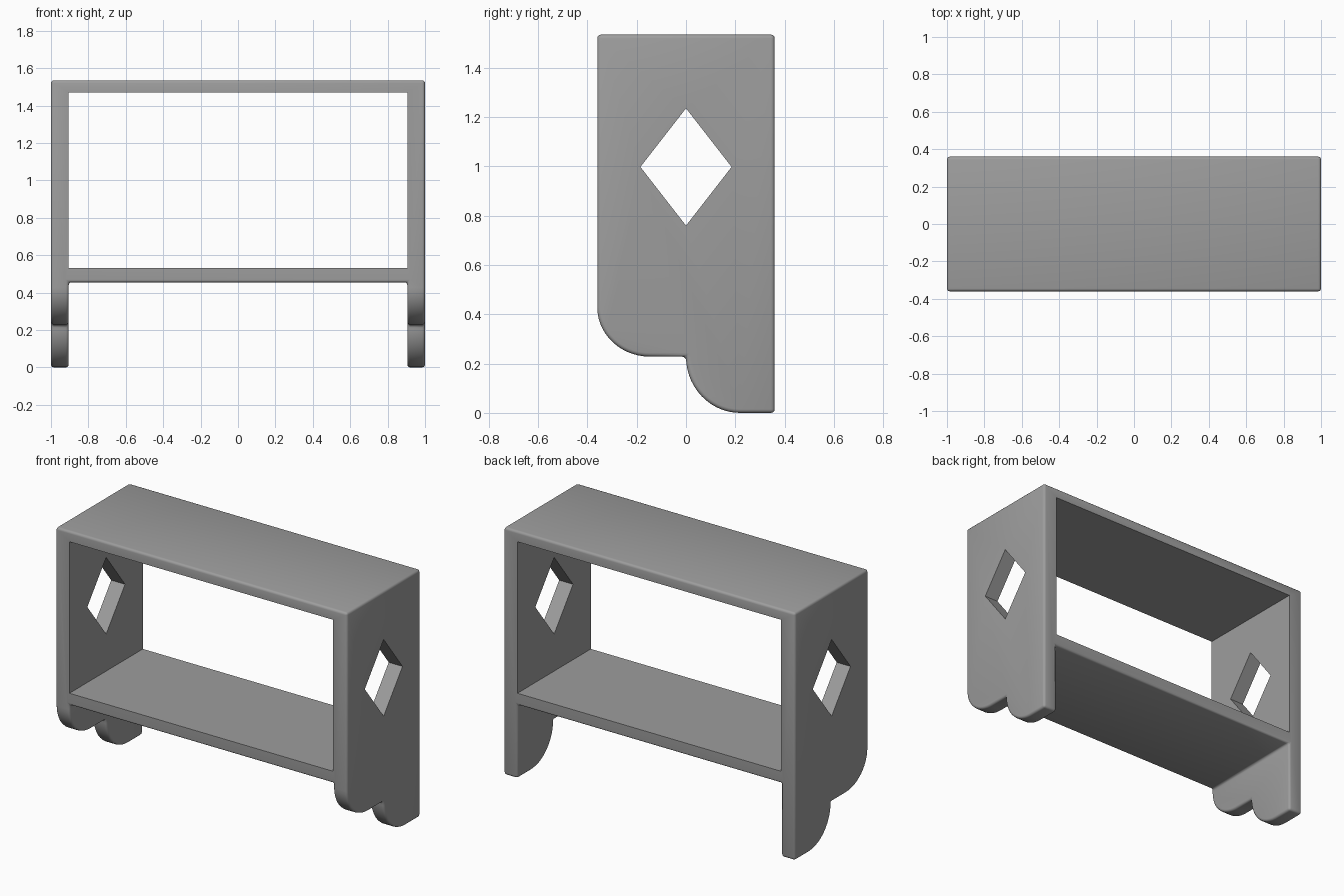
import bpy, bmesh, math

cube = bpy.data.objects.get("Cube")
if cube:
    bpy.data.objects.remove(cube, do_unlink=True)

paint = bpy.data.materials.new("warm_grey_paint")
paint.use_nodes = True
GREY = (0.34, 0.34, 0.34, 1)
paint.diffuse_color = GREY
paint.node_tree.nodes["Principled BSDF"].inputs["Base Color"].default_value = GREY

HALF_W, HALF_D, HEIGHT = 1.0, 0.36, 1.535
INNER = 0.905                       # inner face of each side panel
SHELF_LOW, SHELF_TOP, ROOF = 0.455, 0.53, 1.47


def prism(name, profile, half_width):
    """Extrude a (y, z) outline along x."""
    bm = bmesh.new()
    face = bm.faces.new([bm.verts.new((-half_width, y, z)) for y, z in profile])
    new = bmesh.ops.extrude_face_region(bm, geom=[face])["geom"]
    moved = [v for v in new if isinstance(v, bmesh.types.BMVert)]
    bmesh.ops.translate(bm, verts=moved, vec=(2 * half_width, 0, 0))
    bmesh.ops.recalc_face_normals(bm, faces=bm.faces)
    mesh = bpy.data.meshes.new(name)
    bm.to_mesh(mesh)
    bm.free()
    mesh.materials.append(paint)
    obj = bpy.data.objects.new(name, mesh)
    bpy.context.collection.objects.link(obj)
    return obj


def slab(name, z0, z1):
    return prism(name, [(-1, z0), (1, z0), (1, z1), (-1, z1)], INNER)


def scallop(y0, z0, ry, rz, steps=14):
    """Quarter curve running down from (y0, z0 + rz) to (y0 + ry, z0)."""
    angles = [math.pi / 2 * i / steps for i in range(steps + 1)]
    return [(y0 + ry * (1 - math.cos(a)), z0 + rz * (1 - math.sin(a))) for a in angles]


def apply(obj, mod):
    bpy.ops.object.select_all(action="DESELECT")
    obj.select_set(True)
    bpy.context.view_layer.objects.active = obj
    bpy.ops.object.modifier_apply(modifier=mod.name)


def cut(obj, cutter):
    cutter.hide_render = True
    mod = obj.modifiers.new("cut", "BOOLEAN")
    mod.operation, mod.solver, mod.object = "DIFFERENCE", "EXACT", cutter
    apply(obj, mod)
    bpy.data.objects.remove(cutter, do_unlink=True)


# Side silhouette with two stepped scallops at the foot
outline = [(HALF_D, HEIGHT), (-HALF_D, HEIGHT)]
outline += scallop(-HALF_D, 0.228, 0.215, 0.2)
outline += scallop(0, 0, 0.22, 0.228)
outline += [(HALF_D, 0)]
shelf = prism("shelf_unit", outline, HALF_W)

# Open the space between the legs, then round the outer edges
cut(shelf, slab("leg_gap", -1, SHELF_LOW))
bevel = shelf.modifiers.new("round_edges", "BEVEL")
bevel.width, bevel.segments = 0.015, 3
bevel.limit_method, bevel.angle_limit = "ANGLE", math.radians(40)
bevel.use_clamp_overlap = False
apply(shelf, bevel)

# Crisp main opening and diamond windows through both sides
cut(shelf, slab("main_opening", SHELF_TOP, ROOF))
cut(shelf, prism("diamond", [(0, 0.76), (0.185, 0.998), (0, 1.236), (-0.185, 0.998)], 2))

bpy.ops.object.select_all(action="DESELECT")
shelf.select_set(True)
bpy.context.view_layer.objects.active = shelf
bpy.ops.object.shade_smooth_by_angle(angle=math.radians(35))
